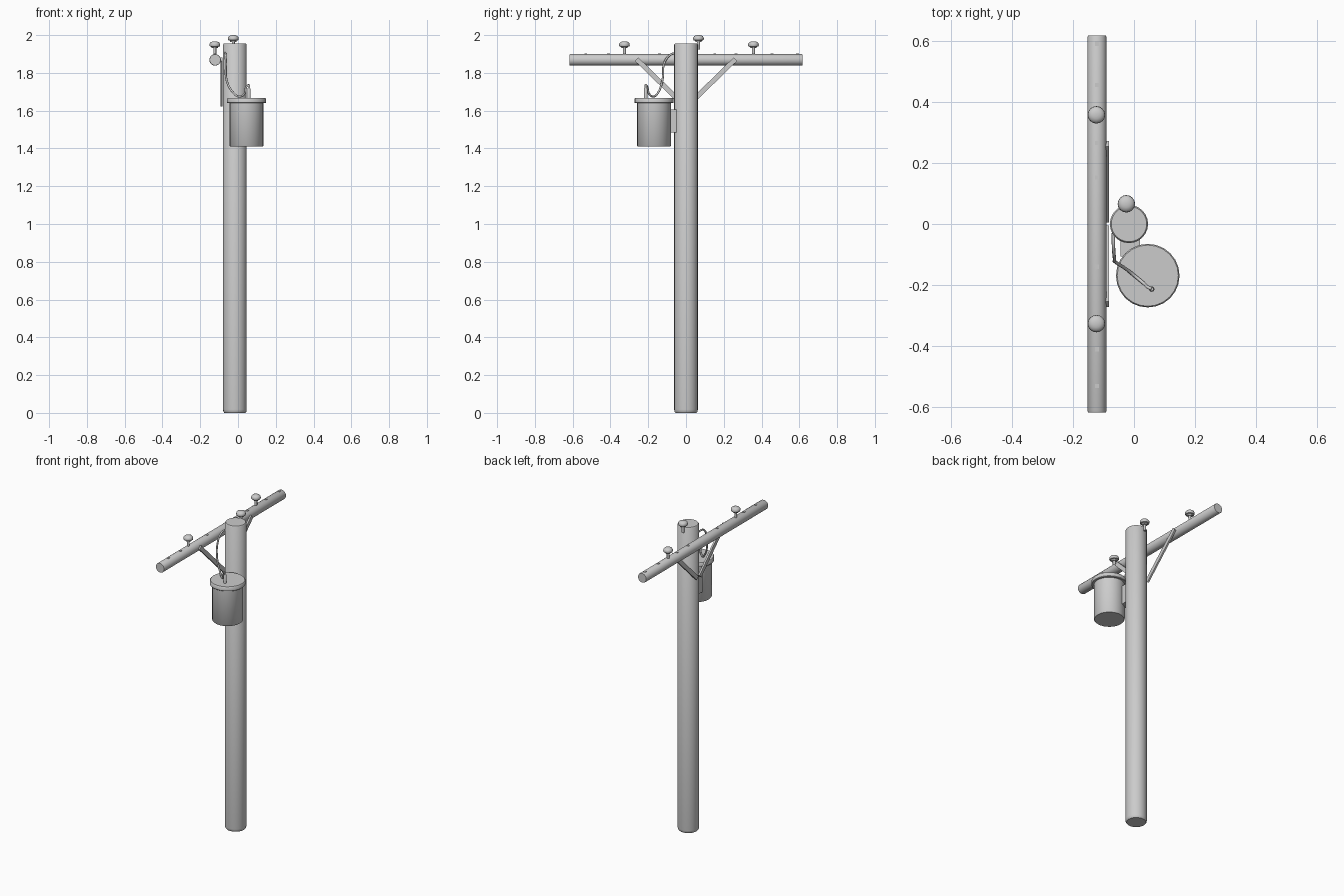
import bpy, bmesh, math
from mathutils import Vector

if "Cube" in bpy.data.objects:
    bpy.data.objects.remove(bpy.data.objects["Cube"])


def finish(name, bm, angle=40):
    bmesh.ops.recalc_face_normals(bm, faces=bm.faces)
    me = bpy.data.meshes.new(name)
    bm.to_mesh(me)
    bm.free()
    ob = bpy.data.objects.new(name, me)
    bpy.context.collection.objects.link(ob)
    bpy.ops.object.select_all(action='DESELECT')
    ob.select_set(True)
    bpy.context.view_layer.objects.active = ob
    bpy.ops.object.shade_smooth_by_angle(angle=math.radians(angle))
    return ob


def lathe(name, profile, loc, segs=24, rot=(0, 0, 0)):
    """Closed solid of revolution from (radius, height) pairs."""
    bm = bmesh.new()
    rings = [[bm.verts.new((r * math.cos(2 * math.pi * i / segs),
                            r * math.sin(2 * math.pi * i / segs), z))
              for i in range(segs)] for r, z in profile]
    for a, b in zip(rings, rings[1:]):
        for i in range(segs):
            j = (i + 1) % segs
            bm.faces.new((a[i], a[j], b[j], b[i]))
    bm.faces.new(rings[0][::-1])
    bm.faces.new(rings[-1])
    ob = finish(name, bm)
    ob.location, ob.rotation_euler = loc, rot
    return ob


def box(name, loc, size, rot=(0, 0, 0)):
    bm = bmesh.new()
    bmesh.ops.create_cube(bm, size=1)
    bmesh.ops.scale(bm, vec=size, verts=bm.verts)
    ob = finish(name, bm)
    ob.location, ob.rotation_euler = loc, rot
    return ob


def wire(name, pts, radius):
    cu = bpy.data.curves.new(name, 'CURVE')
    cu.dimensions = '3D'
    cu.bevel_depth = radius
    cu.bevel_resolution = 2
    cu.resolution_u = 6
    cu.use_fill_caps = True
    sp = cu.splines.new('BEZIER')
    sp.bezier_points.add(len(pts) - 1)
    for p, co in zip(sp.bezier_points, pts):
        p.co = Vector(co)
        p.handle_left_type = p.handle_right_type = 'AUTO'
    ob = bpy.data.objects.new(name, cu)
    bpy.context.collection.objects.link(ob)


# Pole
lathe("pole", [(0.056, 0), (0.061, 0.006), (0.0625, 0.018), (0.0625, 1.95),
               (0.058, 1.956)], (-0.0165, 0, 0))

# Crossarm with small bolt heads along its top
AX, AZ = -0.121, 1.869
lathe("crossarm", [(0.029, -0.616), (0.0305, -0.613), (0.0305, 0.613), (0.029, 0.616)],
      (AX, 0, AZ), rot=(math.pi / 2, 0, 0))
for y in (0.59, 0.455, 0.265, 0.152, -0.14, -0.41, -0.53):
    box("crossarm_bolt", (AX, y, AZ + 0.025), (0.014, 0.014, 0.016))

# Diagonal braces
for s in (1, -1):
    a, b = Vector((0, 0.262 * s, 1.873)), Vector((0, 0.014 * s, 1.631))
    d = a - b
    box("crossarm_brace", (-0.087, (a.y + b.y) / 2, (a.z + b.z) / 2),
        (0.011, d.length, 0.026), (math.atan2(d.z, d.y), 0, 0))

# Insulators: stem, skirt and domed cap
INS = [(0.008, -0.075), (0.008, -0.036), (0.016, -0.036), (0.018, -0.029),
       (0.026, -0.027), (0.0285, -0.021), (0.0275, -0.012), (0.022, -0.005),
       (0.013, -0.001), (0.004, 0)]
for x, y, z in ((-0.123, 0.357, 1.967), (-0.123, -0.326, 1.967), (-0.025, 0.066, 2.0)):
    lathe("insulator", INS, (x, y, z), 16)

# Transformer can, lid, bracket
TX, TY = 0.045, -0.169
lathe("transformer_can", [(0.086, 1.41), (0.09, 1.415), (0.09, 1.65)], (TX, TY, 0))
lathe("transformer_lid", [(0.101, 1.64), (0.104, 1.643), (0.104, 1.663),
                          (0.1, 1.668)], (TX, TY, 0))
box("transformer_bracket", (-0.012, -0.076, 1.545), (0.064, 0.06, 0.12))

# Bushing on the lid and the drop wire
lathe("bushing", [(0.009, 1.66), (0.009, 1.715), (0.006, 1.72), (0.006, 1.738)],
      (0.058, -0.213, 0), 12)
wire("drop_wire", [(-0.068, -0.03, 1.905), (-0.067, -0.075, 1.90), (-0.064, -0.112, 1.86),
                   (-0.06, -0.125, 1.76), (-0.025, -0.148, 1.695), (0.005, -0.172, 1.675),
                   (0.034, -0.196, 1.69), (0.045, -0.206, 1.728), (0.058, -0.213, 1.736)],
     0.0055)
